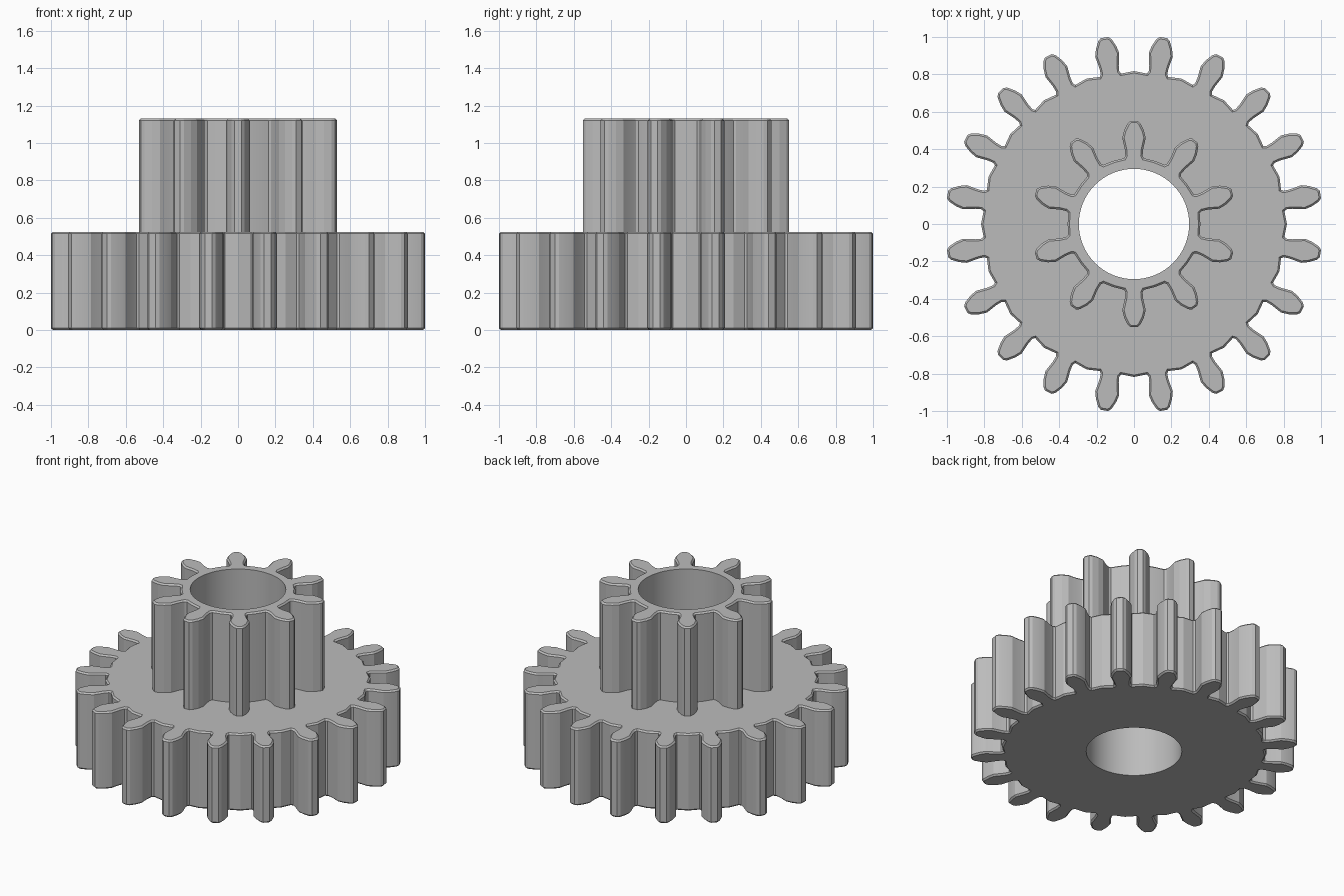
import bpy, bmesh, math
from mathutils import Vector, Matrix

if "Cube" in bpy.data.objects:
    bpy.data.objects.remove(bpy.data.objects["Cube"], do_unlink=True)

BORE, STEP, TOP, CHAMFER = 0.295, 0.525, 1.13, 0.01

grey = bpy.data.materials.new("plain grey")
grey.use_nodes = True
grey.diffuse_color = (0.5, 0.5, 0.5, 1)
grey.node_tree.nodes["Principled BSDF"].inputs["Base Color"].default_value = (0.5, 0.5, 0.5, 1)


def gear_outline(teeth, first, root, flank):
    """Counter-clockwise outline; flank lists (radius, half width) from root to tip."""
    tooth = [(r, -w) for r, w in flank] + [(r, w) for r, w in reversed(flank)]
    pitch = math.tau / teeth
    points = []
    for i in range(teeth):
        turn = Matrix.Rotation(first + i * pitch, 2)
        points += [turn @ Vector(p) for p in tooth]
        points.append(Matrix.Rotation(first + (i + 0.5) * pitch, 2) @ Vector((root, 0)))
    return points


def shrink(points, d):
    """Move an outline inwards by d along its mitred corners."""
    result = []
    for i, p in enumerate(points):
        a = (p - points[i - 1]).normalized()
        b = (points[(i + 1) % len(points)] - p).normalized()
        n = Vector((-a.y - b.y, a.x + b.x)).normalized()
        result.append(p + n * d / max(0.6, n.dot(Vector((-a.y, a.x)))))
    return result


def ring(bm, points, z):
    return [bm.verts.new((p.x, p.y, z)) for p in points]


def wall(bm, low, high):
    for i in range(len(low)):
        bm.faces.new((low[i - 1], low[i], high[i], high[i - 1]))


def cap(bm, outer, inner, up):
    edges = []
    for loop in (outer, inner):
        for i in range(len(loop)):
            pair = (loop[i - 1], loop[i])
            edges.append(bm.edges.get(pair) or bm.edges.new(pair))
    bmesh.ops.triangle_fill(bm, edges=edges, use_beauty=True, normal=(0, 0, up))


def finish(bm, name):
    bmesh.ops.recalc_face_normals(bm, faces=bm.faces)
    mesh = bpy.data.meshes.new(name)
    bm.to_mesh(mesh)
    bm.free()
    mesh.materials.append(grey)
    obj = bpy.data.objects.new(name, mesh)
    bpy.context.collection.objects.link(obj)
    bpy.ops.object.select_all(action='DESELECT')
    obj.select_set(True)
    bpy.context.view_layer.objects.active = obj
    bpy.ops.object.shade_smooth_by_angle(angle=math.radians(12))


bore = [Vector((BORE * math.cos(a), BORE * math.sin(a)))
        for a in (math.tau * i / 64 for i in range(64))]
wheel = gear_outline(20, math.radians(9), 0.818, [
    (0.805, 0.058), (0.818, 0.050), (0.85, 0.052), (0.915, 0.065),
    (0.955, 0.055), (0.995, 0.036), (1.009, 0.020)])
pinion = gear_outline(10, math.radians(18), 0.355, [
    (0.352, 0.053), (0.365, 0.046), (0.40, 0.049), (0.46, 0.063),
    (0.50, 0.053), (0.538, 0.034), (0.552, 0.018)])

# Large gear wheel, its upper face open under the pinion
bm = bmesh.new()
rings = [ring(bm, shrink(wheel, d), z) for d, z in (
    (CHAMFER, 0), (0, CHAMFER), (0, STEP - CHAMFER), (CHAMFER, STEP))]
for low, high in zip(rings, rings[1:]):
    wall(bm, low, high)
bore_low, bore_high = ring(bm, bore, 0), ring(bm, bore, STEP)
wall(bm, bore_high, bore_low)
cap(bm, rings[0], bore_low, -1)
cap(bm, rings[-1], ring(bm, pinion, STEP), 1)
finish(bm, "gear_wheel")

# Small pinion standing on the wheel
bm = bmesh.new()
rings = [ring(bm, shrink(pinion, d), z) for d, z in (
    (0, STEP), (0, TOP - CHAMFER), (CHAMFER, TOP))]
for low, high in zip(rings, rings[1:]):
    wall(bm, low, high)
bore_low, bore_high = ring(bm, bore, STEP), ring(bm, bore, TOP)
wall(bm, bore_high, bore_low)
cap(bm, rings[-1], bore_high, 1)
finish(bm, "pinion")
